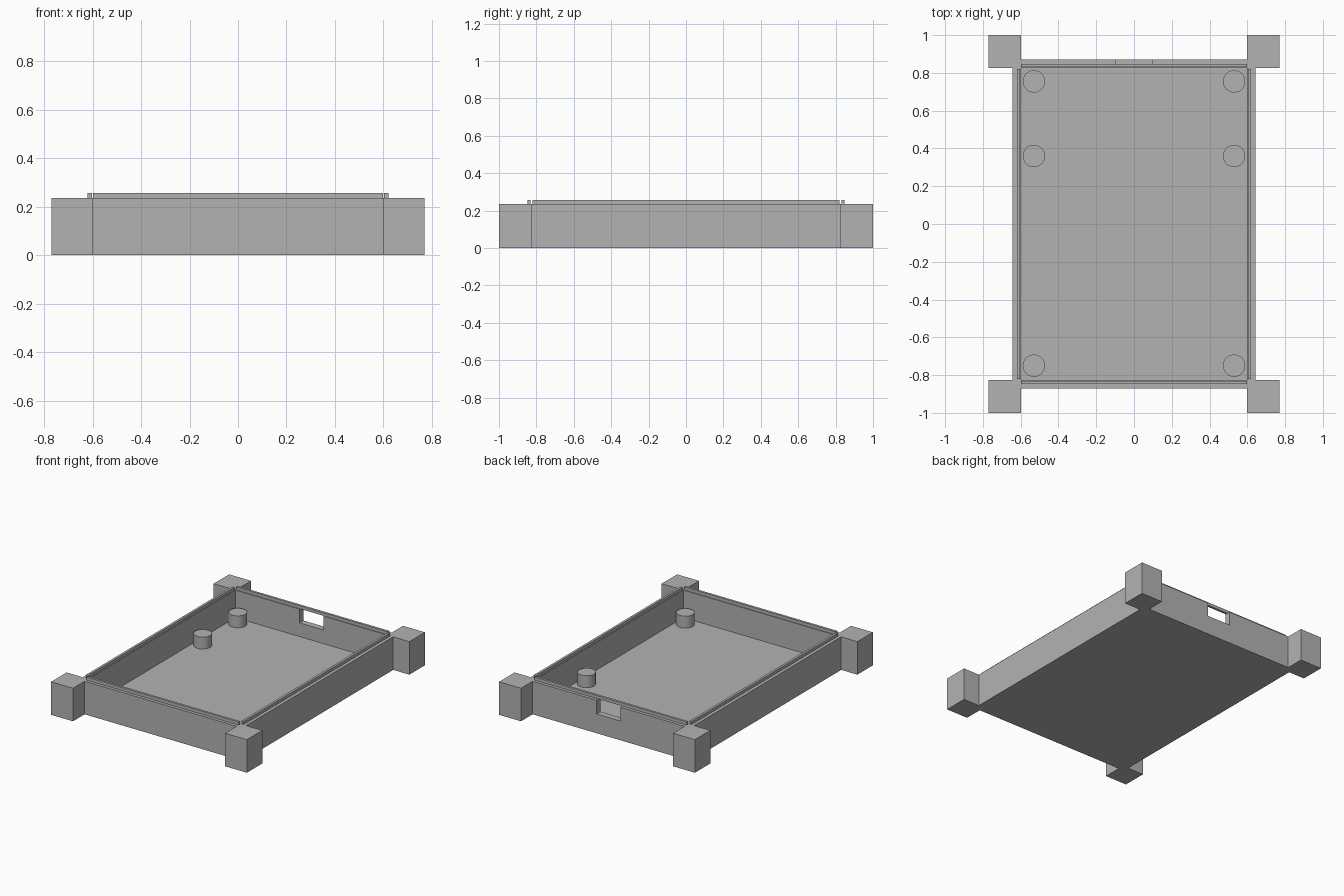
import bpy
import bmesh
from mathutils import Vector

cube = bpy.data.objects.get("Cube")
if cube:
    bpy.data.objects.remove(cube)

grey = bpy.data.materials.new("plain grey")
grey.use_nodes = True
grey.diffuse_color = (0.45, 0.45, 0.45, 1)
grey.node_tree.nodes["Principled BSDF"].inputs["Base Color"].default_value = grey.diffuse_color

# Main dimensions
IN_X, IN_Y = 0.598, 0.826      # inside of the tray
OUT_X, OUT_Y = 0.643, 0.87     # outside of the walls
END_X, END_Y = 0.77, 1.0       # outside of the corner blocks
WALL_TOP, LIP_TOP, FLOOR_TOP = 0.235, 0.257, 0.04
LIP_IN, LIP_OUT = 0.005, 0.022


def finish(name, bm):
    bmesh.ops.recalc_face_normals(bm, faces=bm.faces)
    mesh = bpy.data.meshes.new(name)
    bm.to_mesh(mesh)
    bm.free()
    mesh.materials.append(grey)
    obj = bpy.data.objects.new(name, mesh)
    bpy.context.collection.objects.link(obj)
    return obj


def box(name, low, high):
    low, high = Vector(low), Vector(high)
    bm = bmesh.new()
    bmesh.ops.create_cube(bm, size=1)
    bmesh.ops.scale(bm, vec=high - low, verts=bm.verts)
    bmesh.ops.translate(bm, vec=(low + high) / 2, verts=bm.verts)
    return finish(name, bm)


def sided_box(name, x0, x1, y0, y1, z0, z1, sx=1, sy=1):
    xs, ys = sorted((sx * x0, sx * x1)), sorted((sy * y0, sy * y1))
    return box(name, (xs[0], ys[0], z0), (xs[1], ys[1], z1))


def wall_from_profile(name, outline, y0, y1):
    bm = bmesh.new()
    face = bm.faces.new([bm.verts.new((x, y0, z)) for x, z in outline])
    grown = bmesh.ops.extrude_face_region(bm, geom=[face])["geom"]
    verts = [g for g in grown if isinstance(g, bmesh.types.BMVert)]
    bmesh.ops.translate(bm, vec=(0, y1 - y0, 0), verts=verts)
    return finish(name, bm)


# Floor
box("floor", (-IN_X, -IN_Y, 0), (IN_X, IN_Y, FLOOR_TOP))

# Long side walls with their raised lips
for side, s in (("left", 1), ("right", -1)):
    sided_box(side + "_wall", IN_X, OUT_X, -IN_Y, IN_Y, 0, WALL_TOP, sx=s)
    sided_box(side + "_lip", IN_X + LIP_IN, IN_X + LIP_OUT, -IN_Y + LIP_IN, IN_Y - LIP_IN,
              WALL_TOP, LIP_TOP, sx=s)

# Front wall, and back wall notched for the port opening below its lip
sided_box("front_wall", -IN_X, IN_X, IN_Y, OUT_Y, 0, WALL_TOP, sy=-1)
PORT, SILL = 0.094, 0.137
wall_from_profile("back_wall", [
    (-IN_X, 0), (IN_X, 0), (IN_X, WALL_TOP), (PORT, WALL_TOP),
    (PORT, SILL), (-PORT, SILL), (-PORT, WALL_TOP), (-IN_X, WALL_TOP)], IN_Y, OUT_Y)
for end, s in (("front", -1), ("back", 1)):
    sided_box(end + "_lip", -IN_X, IN_X, IN_Y + LIP_IN, IN_Y + LIP_OUT,
              WALL_TOP, LIP_TOP, sy=s)

# Corner blocks
for end, sy in (("front", -1), ("back", 1)):
    for side, sx in (("left", 1), ("right", -1)):
        sided_box(f"{end}_{side}_corner_block", IN_X, END_X, IN_Y, END_Y, 0, WALL_TOP, sx, sy)

# Round standoffs on the floor
POST_TOP = 0.125
for row, y in (("front", -0.75), ("middle", 0.36), ("back", 0.755)):
    for side, sx in (("left", 1), ("right", -1)):
        bm = bmesh.new()
        bmesh.ops.create_cone(bm, cap_ends=True, segments=48, radius1=0.059, radius2=0.059,
                              depth=POST_TOP - FLOOR_TOP)
        bmesh.ops.translate(bm, vec=(sx * 0.53, y, (POST_TOP + FLOOR_TOP) / 2), verts=bm.verts)
        post = finish(f"{row}_{side}_standoff", bm)
        bpy.ops.object.select_all(action="DESELECT")
        post.select_set(True)
        bpy.context.view_layer.objects.active = post
        bpy.ops.object.shade_smooth_by_angle()
